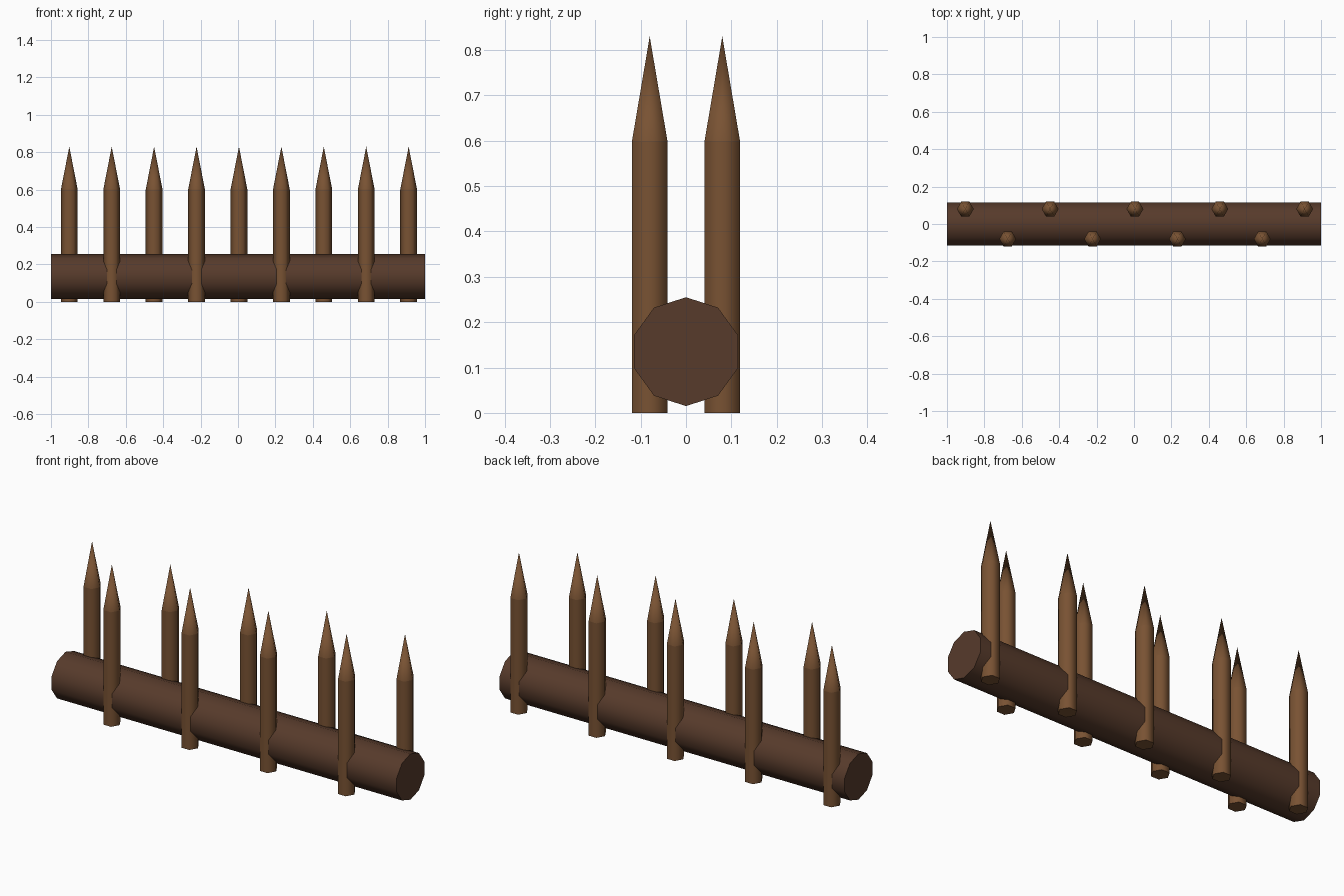
import bpy
from math import radians
from mathutils import Matrix

if "Cube" in bpy.data.objects:
    bpy.data.objects.remove(bpy.data.objects["Cube"])


def material(name, color):
    mat = bpy.data.materials.new(name)
    mat.diffuse_color = (*color, 1)
    mat.use_nodes = True
    mat.node_tree.nodes["Principled BSDF"].inputs["Base Color"].default_value = mat.diffuse_color
    return mat


def prism(name, sides, r1, r2, depth, loc, mat, fill='NGON', axis_x=False):
    """Smooth-sided cylinder or cone with a vertex on its local x axis."""
    bpy.ops.mesh.primitive_cone_add(vertices=sides, radius1=r1, radius2=r2,
                                    depth=depth, end_fill_type=fill)
    ob = bpy.context.object
    ob.name = name
    turn = Matrix.Rotation(radians(90), 4, 'Z')
    if axis_x:
        turn = Matrix.Rotation(radians(90), 4, 'Y') @ turn
    ob.data.transform(turn)
    ob.location = loc
    ob.data.materials.append(mat)
    bpy.ops.object.shade_smooth_by_angle(angle=radians(65))
    return ob


log_wood = material("log_wood", (0.095, 0.043, 0.024))
stake_wood = material("stake_wood", (0.19, 0.085, 0.033))

# Horizontal ten-sided log
prism("log", 10, 0.12, 0.12, 2.0, (0, 0, 0.135), log_wood, axis_x=True)

# Sharpened six-sided stakes, alternating back and front of the log
for i in range(9):
    x = -0.902 + 0.2268 * i
    y = 0.08 if i % 2 == 0 else -0.08
    prism(f"stake_shaft_{i + 1}", 6, 0.045, 0.045, 0.6, (x, y, 0.3), stake_wood)
    prism(f"stake_tip_{i + 1}", 6, 0.045, 0, 0.23, (x, y, 0.715), stake_wood,
          fill='NOTHING')
